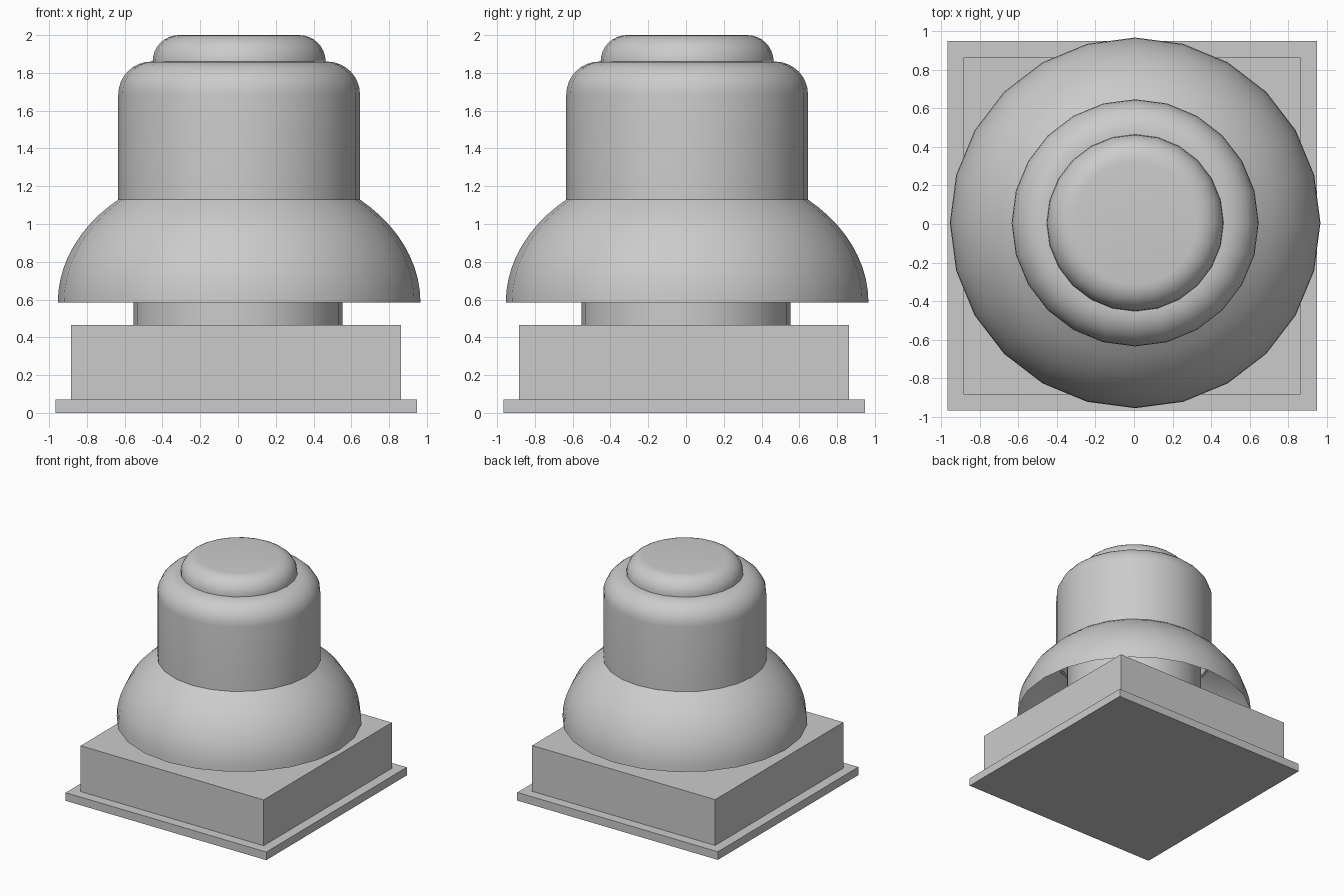
import bpy
import bmesh
import math

if "Cube" in bpy.data.objects:
    bpy.data.objects.remove(bpy.data.objects["Cube"])

SIDES = 24
AXIS = 0.006        # centre of the turned parts in x and y
BASE_AXIS = -0.01   # centre of the square base parts


def finish(name, bm):
    mesh = bpy.data.meshes.new(name)
    bm.to_mesh(mesh)
    bm.free()
    obj = bpy.data.objects.new(name, mesh)
    bpy.context.collection.objects.link(obj)
    return obj


def block(name, half, z0, z1):
    bm = bmesh.new()
    bmesh.ops.create_cube(bm, size=1)
    for v in bm.verts:
        v.co.x = v.co.x * 2 * half + BASE_AXIS
        v.co.y = v.co.y * 2 * half + BASE_AXIS
        v.co.z = z0 + (v.co.z + 0.5) * (z1 - z0)
    return finish(name, bm)


def turned(name, profile, centre=AXIS, cap=True):
    """Revolve (radius, z) points into a 24-sided part."""
    bm = bmesh.new()
    rings = []
    for r, z in profile:
        rings.append([bm.verts.new((centre + r * math.cos(2 * math.pi * i / SIDES),
                                    centre + r * math.sin(2 * math.pi * i / SIDES), z))
                      for i in range(SIDES)])
    for a, b in zip(rings, rings[1:]):
        for i in range(SIDES):
            j = (i + 1) % SIDES
            bm.faces.new((a[i], a[j], b[j], b[i]))
    if cap:
        bm.faces.new(rings[-1])
    obj = finish(name, bm)
    bpy.ops.object.select_all(action='DESELECT')
    obj.select_set(True)
    bpy.context.view_layer.objects.active = obj
    bpy.ops.object.shade_smooth_by_angle(angle=math.radians(30))
    return obj


def arc(r, z, a, b, start, end, steps):
    """Elliptical arc around (r, z), angles in degrees."""
    angles = [math.radians(start + (end - start) * i / steps) for i in range(steps + 1)]
    return [(r + a * math.cos(t), z + b * math.sin(t)) for t in angles]


# Square base
block("base_plate", 0.957, 0, 0.07)
block("base_block", 0.873, 0.07, 0.465)

# Neck between the base and the open skirt
turned("neck", [(0.553, 0.465), (0.553, 1.18)], centre=0)

# Domed skirt, open underneath
turned("domed_skirt", arc(0, 0.585, 0.96, 0.73, 0, 49, 10), cap=False)

# Barrel with rounded shoulder
turned("barrel", [(0.64, 1.12)] + arc(0.465, 1.685, 0.175, 0.175, 0, 90, 8))

# Rounded top button
turned("top_cap", [(0.458, 1.855)] + arc(0.318, 1.86, 0.14, 0.14, 0, 90, 8))
